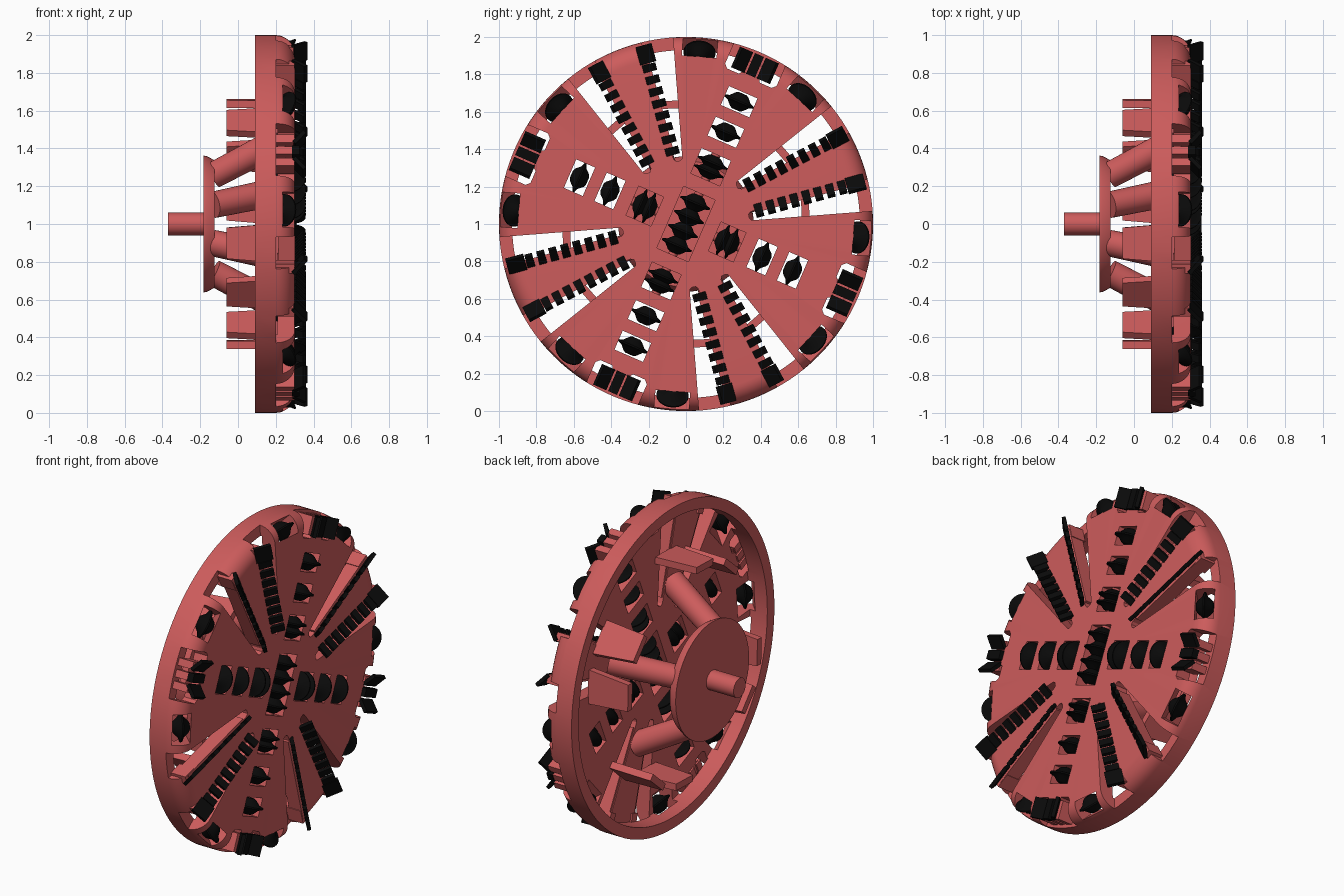
import bpy, bmesh
from math import sin, cos, pi, radians
from mathutils import Matrix, Vector

if "Cube" in bpy.data.objects:
    bpy.data.objects.remove(bpy.data.objects["Cube"])

def material(name, c):
    m = bpy.data.materials.new(name)
    m.diffuse_color = (*c, 1)
    m.use_nodes = True
    m.node_tree.nodes["Principled BSDF"].inputs["Base Color"].default_value = m.diffuse_color
    return m

RED = material("red_steel", (0.61, 0.107, 0.107))
BLACK = material("black_steel", (0.003, 0.003, 0.003))
T = Matrix.Translation

def R(deg, axis):
    return Matrix.Rotation(radians(deg), 4, axis)

def frame(deg):
    # local x = machine axis, local y = radial, local z = tangential
    return T((0, 0, 1)) @ R(deg, 'X')

def prism(bm, M, poly, x0, x1, taper=1.0):
    # polygon in (radial, tangential) extruded along the machine axis
    cz = sum(p[1] for p in poly) / len(poly)
    a = [bm.verts.new(M @ Vector((x0, u, cz + (v - cz) * taper))) for u, v in poly]
    b = [bm.verts.new(M @ Vector((x1, u, v))) for u, v in poly]
    bm.faces.new(a)
    bm.faces.new(b[::-1])
    for i in range(len(poly)):
        j = (i + 1) % len(poly)
        bm.faces.new((a[i], b[i], b[j], a[j]))

def box(bm, M, u, v, du, dv, x0, x1, taper=1.0):
    prism(bm, M, [(u - du, v - dv), (u + du, v - dv), (u + du, v + dv), (u - du, v + dv)], x0, x1, taper)

def blade(bm, M, u, v, du, half, side):
    # thin knife plate leaning sideways over its slot
    box(bm, M @ T((0.325, u, v)) @ R(-48 * side, 'Y'), 0, 0, du, 0.011, -half, half)

def lathe(bm, M, prof, n=32):
    # (axial, radius) profile turned about local y, ends capped
    rings = [[bm.verts.new(M @ Vector((r * cos(2 * pi * k / n), a, r * sin(2 * pi * k / n))))
              for k in range(n)] for a, r in prof]
    for p, q in zip(rings, rings[1:]):
        for k in range(n):
            j = (k + 1) % n
            bm.faces.new((p[k], p[j], q[j], q[k]))
    bm.faces.new(rings[0])
    bm.faces.new(rings[-1])

def finish(name, bm, mat):
    bmesh.ops.recalc_face_normals(bm, faces=bm.faces)
    me = bpy.data.meshes.new(name)
    bm.to_mesh(me)
    bm.free()
    ob = bpy.data.objects.new(name, me)
    bpy.context.collection.objects.link(ob)
    me.materials.append(mat)
    return ob

def smooth(ob):
    bpy.ops.object.select_all(action='DESELECT')
    ob.select_set(True)
    bpy.context.view_layer.objects.active = ob
    bpy.ops.object.shade_smooth_by_angle(angle=radians(30))

AXIS = T((0, 0, 1)) @ R(-90, 'Z')
head, cut, discs, axles, knives, blocks, chutes, arms, hub = [bmesh.new() for _ in range(9)]

# hollow head with rounded front corner
arc = [(0.2 + 0.1 * sin(t * pi / 16), 0.9 + 0.1 * cos(t * pi / 16)) for t in range(8, -1, -1)]
lathe(head, AXIS, [(0.3, 0.25)] + arc + [(0.09, 1), (0.09, 0.93), (0.21, 0.93), (0.21, 0.25)], 128)

def disc(M, w):
    # V-edged roller disc
    half = [(w, 0.022), (w * 0.85, 0.036), (w * 0.3, 0.06), (0.004, 0.086)]
    lathe(discs, M, [(-a, r) for a, r in half] + half[::-1], 28)

def cutter_set(M, u, offsets, half_len, half_wid, w):
    # window and discs of one face cutter, with an axle for multi-disc ones
    box(cut, M, u, 0, half_len, half_wid, 0.15, 0.4)
    if len(offsets) > 1:
        lathe(axles, M @ T((0.265, u, 0)), [(-half_len - 0.01, 0.025), (half_len + 0.01, 0.025)], 16)
    for o in offsets:
        disc(M @ T((0.272, u + o, 0)), w)

# four-disc centre cutter
cutter_set(frame(66.5), 0, (-0.123, -0.041, 0.041, 0.123), 0.18, 0.092, 0.045)

for k in range(4):
    # cutter spoke: a double disc then two singles
    S = frame(66.5 + 90 * k)
    r0 = (0.332, 0.24)[k % 2]
    cutter_set(S, r0, (-0.025, 0.025), 0.073, 0.085, 0.038)
    cutter_set(S, r0 + 0.203, (0,), 0.055, 0.083, 0.047)
    cutter_set(S, r0 + 0.381, (0,), 0.055, 0.083, 0.047)

    # rim scoop: leaning outer bars and a low middle bar
    prism(cut, S, [(0.87, -0.15), (0.85, -0.13), (0.85, -0.06), (0.87, -0.05), (0.87, 0.05),
                   (0.85, 0.06), (0.85, 0.13), (0.87, 0.15), (1.05, 0.15), (1.05, -0.15)], 0.2, 0.4)
    for v in (-0.075, 0, 0.075):
        if v:
            blade(knives, S, 0.925, v, 0.06, 0.042, 1 if v > 0 else -1)
        else:
            box(knives, S, 0.925, v, 0.06, 0.026, 0.285, 0.325)
        box(blocks, S, 0.925, v * 0.9, 0.055, 0.022, 0.2, 0.3)
    box(blocks, S, 0.9, 0, 0.035, 0.08, 0.21, 0.25)

    # gauge discs on the rounded corner
    for s in (-19, 19):
        G = frame(66.5 + 90 * k + s) @ T((0.245, 0.92, 0)) @ R(45, 'Z')
        disc(G, 0.05)
        box(cut, G, 0, 0, 0.055, 0.093, -0.12, 0.15)

    # muck slot pair with knife rows
    A = 21.5 + 90 * k
    M = frame(A)
    for s in (-1, 1):
        pts = [(0.37, 0.066), (0.345, 0.066), (0.33, 0.075), (0.327, 0.095), (0.333, 0.108),
               (0.352, 0.116), (1.05, 0.33), (1.05, 0.141)]
        prism(cut, M, [(u, s * v) for u, v in pts], 0.2, 0.4)
        K = M @ T((0, 0.37, s * 0.068)) @ R(s * 6.3, 'X')
        box(blocks, K, 0.29, -s * 0.002, 0.28, 0.014, 0.215, 0.302)
        for i in range(8):
            blade(knives, K, 0.02 + i * 0.066, s * 0.004, 0.021, 0.04, s)
        blade(knives, K, 0.557, s * 0.004, 0.05, 0.05, s)
        box(blocks, K, 0.55, -s * 0.01, 0.045, 0.026, 0.2, 0.3)
        # chute plate behind the slot
        C = frame(A + s * 12.5) @ T((0, 0.645, 0)) @ R(s * 7, 'X')
        box(chutes, C, 0, 0, 0.021, 0.105, -0.06, 0.215, 0.78)

    # tubular arm from hub plate to head
    p, q = Vector((-0.13, 0.277, 0)), Vector((0.22, 0.475, 0))
    D = Vector((0, 1, 0)).rotation_difference(q - p).to_matrix().to_4x4()
    lathe(arms, M @ T(p) @ D, [(0, 0.07), ((q - p).length, 0.075)], 32)

# hub plate and drive shaft
lathe(hub, AXIS, [(-0.37, 0.06), (-0.182, 0.06), (-0.182, 0.362), (-0.167, 0.36), (-0.125, 0.338)], 64)

# cut all openings through the head
head_ob = finish("cutter_head", head, RED)
cut_ob = finish("opening_cutter", cut, RED)
cut_ob.hide_render = True
mod = head_ob.modifiers.new("openings", 'BOOLEAN')
mod.operation = 'DIFFERENCE'
mod.solver = 'EXACT'
mod.object = cut_ob
bpy.context.view_layer.objects.active = head_ob
bpy.ops.object.modifier_apply(modifier=mod.name)
bpy.data.objects.remove(cut_ob)
smooth(head_ob)

for name, bm, mat in (("disc_cutters", discs, BLACK), ("cutter_axles", axles, RED),
                      ("knives", knives, BLACK), ("knife_holders", blocks, RED),
                      ("chute_plates", chutes, RED), ("support_arms", arms, RED),
                      ("hub_and_shaft", hub, RED)):
    smooth(finish(name, bm, mat))
